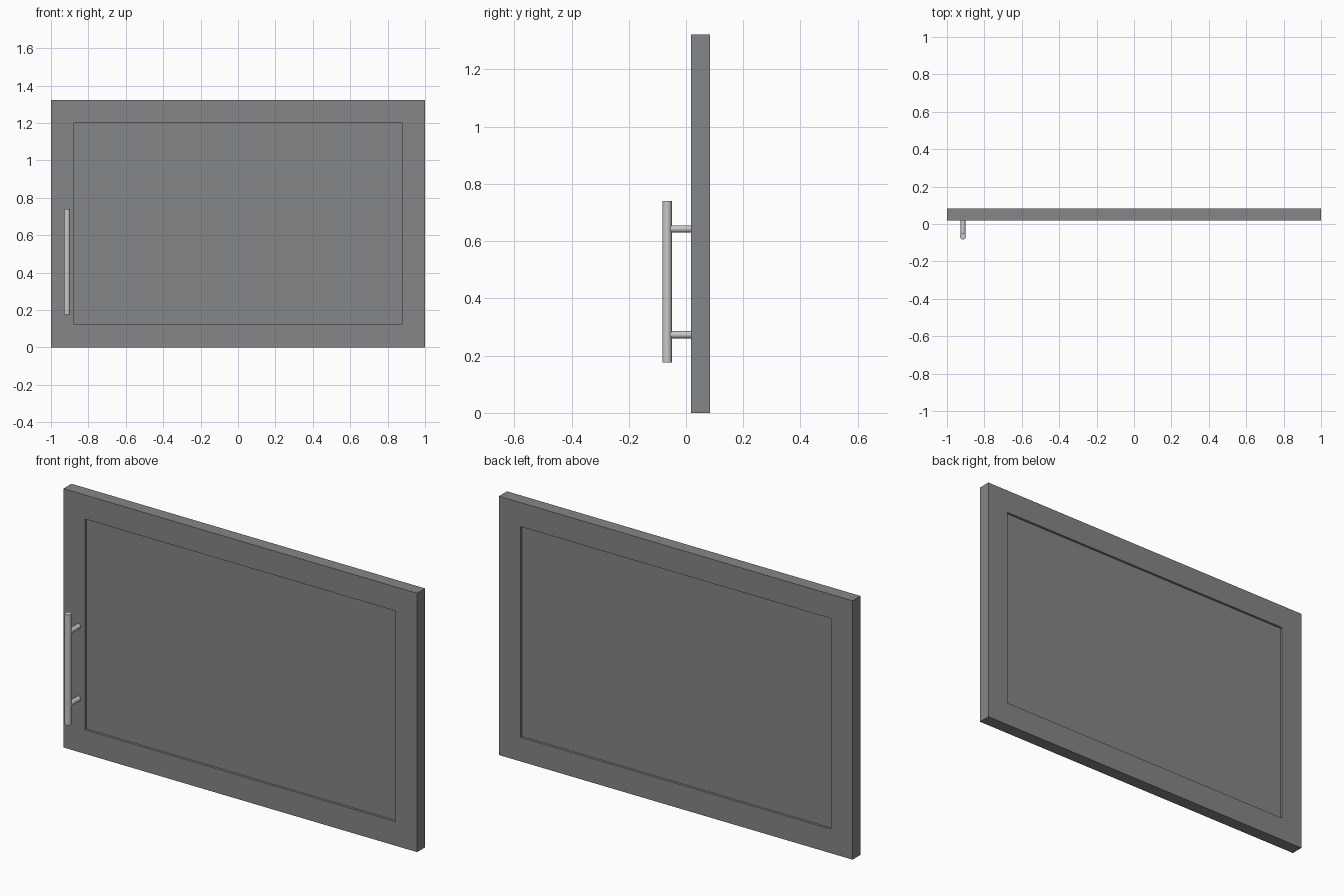
import bpy, bmesh, math
from mathutils import Matrix

if "Cube" in bpy.data.objects:
    bpy.data.objects.remove(bpy.data.objects["Cube"])

W, H = 2.0, 1.323            # door width and height
Y0, Y1 = 0.018, 0.083        # door front and back
BORDER, RECESS = 0.174, 0.012


def material(name, rgb):
    m = bpy.data.materials.new(name)
    m.diffuse_color = (*rgb, 1)
    m.use_nodes = True
    m.node_tree.nodes["Principled BSDF"].inputs["Base Color"].default_value = m.diffuse_color
    return m


def finish(bm, name, mat):
    me = bpy.data.meshes.new(name)
    bm.to_mesh(me)
    bm.free()
    me.materials.append(mat)
    ob = bpy.data.objects.new(name, me)
    bpy.context.collection.objects.link(ob)
    return ob


def rod(name, radius, length, centre, along_y, mat):
    bm = bmesh.new()
    rot = Matrix.Rotation(math.pi / 2, 4, 'X') if along_y else Matrix()
    bmesh.ops.create_cone(bm, cap_ends=True, segments=16, radius1=radius,
                          radius2=radius, depth=length,
                          matrix=Matrix.Translation(centre) @ rot)
    ob = finish(bm, name, mat)
    bpy.context.view_layer.objects.active = ob
    ob.select_set(True)
    bpy.ops.object.shade_smooth_by_angle(angle=math.radians(40))
    ob.select_set(False)


grey = material("door grey", (0.235, 0.238, 0.25))
metal = material("brushed metal", (0.58, 0.58, 0.58))

# Door slab with a shallow recessed panel on front and back
bm = bmesh.new()
bmesh.ops.create_cube(bm, size=1, matrix=Matrix.Translation((0, (Y0 + Y1) / 2, H / 2))
                      @ Matrix.Diagonal((W, Y1 - Y0, H, 1)))
bm.normal_update()
for face in [f for f in bm.faces if abs(f.normal.y) > 0.9]:
    bmesh.ops.inset_region(bm, faces=[face], thickness=BORDER)   # frame
    bmesh.ops.inset_region(bm, faces=[face], thickness=0, depth=-RECESS)
finish(bm, "door", grey)

# Bar handle on two posts
HX, HY = -0.914, -0.066
rod("handle_bar", 0.0165, 0.565, (HX, HY, 0.458), False, metal)
for side, z in (("lower", 0.273), ("upper", 0.643)):
    rod(side + "_handle_post", 0.0125, Y0 + 0.057, (HX, (Y0 - 0.057) / 2, z), True, metal)
